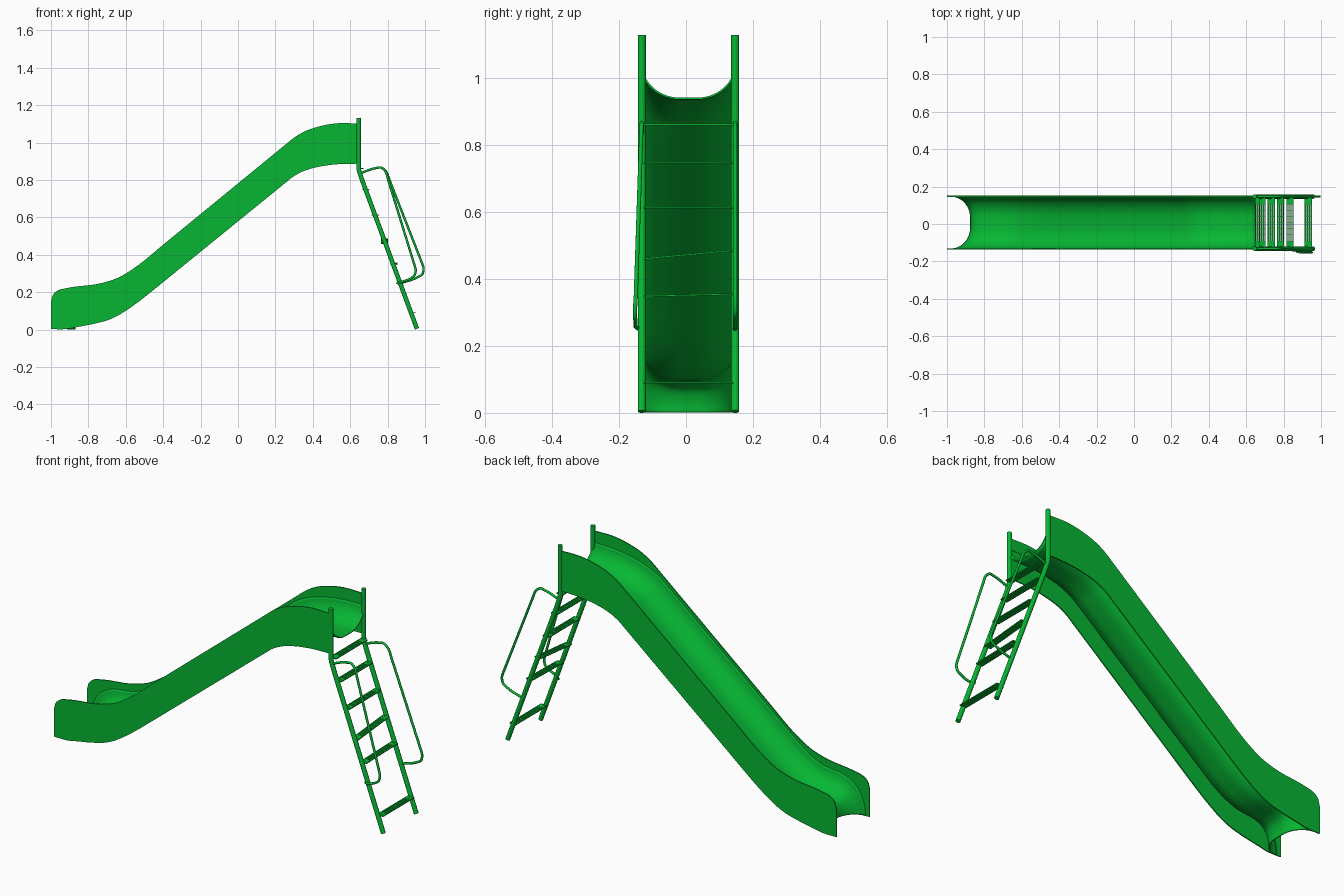
import bpy, bmesh, math
from mathutils import Vector, Matrix

if "Cube" in bpy.data.objects:
    bpy.data.objects.remove(bpy.data.objects["Cube"])

CY = 0.0075  # middle of the slide across y
green = bpy.data.materials.new("green_paint")
green.diffuse_color = (0.002, 0.47, 0.034, 1)
green.use_nodes = True
green.node_tree.nodes["Principled BSDF"].inputs["Base Color"].default_value = green.diffuse_color


def finish(name, me, smooth=True):
    ob = bpy.data.objects.new(name, me)
    bpy.context.collection.objects.link(ob)
    me.materials.clear()
    me.materials.append(green)
    if smooth:
        bpy.ops.object.select_all(action='DESELECT')
        ob.select_set(True)
        bpy.context.view_layer.objects.active = ob
        bpy.ops.object.shade_smooth_by_angle(angle=math.radians(40))
    return ob


def spline(pts, n=6):
    """Smooth curve through unevenly spaced points; long spans stay straight."""
    p = [Vector(pts[0])]
    for q in map(Vector, pts[1:]):
        a = p[-1]
        if (q - a).length > 0.3:
            p += [a.lerp(q, 0.04), a.lerp(q, 0.5), a.lerp(q, 0.96)]
        p.append(q)
    d = [(b - a).length for a, b in zip(p, p[1:])]
    s = [(b - a) / l for a, b, l in zip(p, p[1:], d)]
    m = [s[0]] + [(s[i - 1] * d[i] + s[i] * d[i - 1]) / (d[i] + d[i - 1])
                  for i in range(1, len(s))] + [s[-1]]
    out = []
    for i in range(len(s)):
        for k in range(n):
            t = k / n
            out.append(p[i] * (2*t**3 - 3*t*t + 1) + m[i] * d[i] * (t**3 - 2*t*t + t)
                       + p[i+1] * (3*t*t - 2*t**3) + m[i+1] * d[i] * (t**3 - t*t))
    return out + [p[-1]]


def tube(name, pts, radius):
    cu = bpy.data.curves.new(name, 'CURVE')
    cu.dimensions = '3D'
    cu.bevel_depth = radius
    cu.bevel_resolution = 6
    cu.use_fill_caps = True
    sp = cu.splines.new('POLY')
    sp.points.add(len(pts) - 1)
    for q, c in zip(sp.points, pts):
        q.co = (*c, 1)
    tmp = bpy.data.objects.new(name + "_curve", cu)
    bpy.context.collection.objects.link(tmp)
    dg = bpy.context.evaluated_depsgraph_get()
    me = bpy.data.meshes.new_from_object(tmp.evaluated_get(dg))
    bpy.data.objects.remove(tmp)
    return finish(name, me)


# side walls: curved outline extruded across y
DZ = -0.006
top = spline([(-1, 0.155), (-0.987, 0.195), (-0.96, 0.217), (-0.92, 0.227), (-0.72, 0.257),
              (-0.64, 0.284), (-0.56, 0.332), (-0.4, 0.46), (0.29, 1.025), (0.36, 1.067),
              (0.43, 1.091), (0.52, 1.108), (0.645, 1.108)])
bottom = spline([(0.645, 0.893), (0.52, 0.889), (0.43, 0.876), (0.35, 0.853), (0.29, 0.82),
                 (-0.45, 0.219), (-0.58, 0.12), (-0.64, 0.082), (-0.7, 0.055),
                 (-0.76, 0.039), (-0.88, 0.016), (-0.91, 0.010), (-1, 0.008)])
for name, side in (("front_side_wall", -1), ("back_side_wall", 1)):
    bm = bmesh.new()
    face = bm.faces.new([bm.verts.new((q.x, CY + side * 0.138, q.y + DZ)) for q in top + bottom])
    ext = bmesh.ops.extrude_face_region(bm, geom=[face])
    bmesh.ops.translate(bm, vec=(0, side * 0.006, 0),
                        verts=[v for v in ext['geom'] if isinstance(v, bmesh.types.BMVert)])
    bmesh.ops.recalc_face_normals(bm, faces=bm.faces)
    me = bpy.data.meshes.new(name)
    bm.to_mesh(me)
    bm.free()
    finish(name, me)

# trough: U section swept down the slide and over the drop lip at the exit
path = spline([(0.65, 0.942), (0.52, 0.938), (0.43, 0.924), (0.35, 0.9), (0.29, 0.867),
               (-0.45, 0.267), (-0.58, 0.169), (-0.64, 0.135), (-0.7, 0.113), (-0.76, 0.103),
               (-0.82, 0.094), (-0.857, 0.072), (-0.873, 0.035), (-0.876, 0.002)])
half = [(0.025 + 0.113 * math.sin(a), 0.1 * (1 - math.cos(a)))
        for a in [i * math.pi / 24 for i in range(13)]]
section = [(-y, h) for y, h in reversed(half)] + half
bm = bmesh.new()
rings = []
for i, q in enumerate(path):
    t = (path[min(i + 1, len(path) - 1)] - path[max(i - 1, 0)]).normalized()
    if i == len(path) - 1:
        t = Vector((0, -1))
    rings.append([bm.verts.new((q.x + t.y * h, CY + y, q.y - t.x * h)) for y, h in section])
for a, b in zip(rings, rings[1:]):
    for j in range(len(section) - 1):
        bm.faces.new((a[j], a[j + 1], b[j + 1], b[j]))
me = bpy.data.meshes.new("trough")
bm.to_mesh(me)
bm.free()
trough = finish("trough", me)
sol = trough.modifiers.new("thickness", 'SOLIDIFY')
sol.thickness = 0.006
sol.offset = -1

# ladder posts, bent where they leave the platform end
for label, y in (("front", CY - 0.1395), ("back", CY + 0.1395)):
    bend = spline([(0.645, y, 0.87), (0.647, y, 0.85), (0.655, y, 0.825), (0.667, y, 0.79)], 4)
    tube(label + "_ladder_post",
         [Vector((0.645, y, 1.13))] + bend + [Vector((0.957, y, 0.004))], 0.012)

# handrails: the back one is straight, the front one leans outwards and in
BY = CY + 0.1395
tube("back_handrail", spline([
    (0.652, BY, 0.835), (0.735, BY, 0.863), (0.765, BY, 0.866), (0.787, BY, 0.85),
    (0.81, BY, 0.80), (0.982, BY, 0.36), (0.992, BY, 0.325), (0.985, BY, 0.296),
    (0.96, BY, 0.28), (0.865, BY, 0.247)], 5), 0.0062)
tube("front_handrail", spline([
    (0.652, -0.132, 0.835), (0.735, -0.132, 0.863), (0.765, -0.132, 0.866),
    (0.785, -0.133, 0.85), (0.803, -0.135, 0.80), (0.942, -0.150, 0.35),
    (0.950, -0.152, 0.315), (0.942, -0.152, 0.288), (0.92, -0.151, 0.272),
    (0.875, -0.148, 0.255), (0.85, -0.132, 0.248)], 5), 0.0062)

# ladder treads: plates with long slots and solid ends
for i, (x, z, rise) in enumerate([(0.653, 0.862, 0), (0.685, 0.748, 0), (0.734, 0.613, 0),
                                  (0.784, 0.473, 0.024), (0.834, 0.352, 0.006),
                                  (0.932, 0.090, 0)]):
    bm = bmesh.new()
    bars = [((k * 0.0105, 0, 0), (0.007, 0.268, 0.005)) for k in (-1.5, -0.5, 0.5, 1.5)]
    bars += [((0, k * 0.116, 0), (0.037, 0.036, 0.0044)) for k in (-1, 1)]
    bars += [((0, k * 0.033, 0), (0.036, 0.003, 0.004)) for k in (-2, -1, 0, 1, 2)]
    place = Matrix.Translation((x, CY, z)) @ Matrix.Rotation(math.atan2(rise, 0.26), 4, 'X')
    for loc, size in bars:
        bmesh.ops.create_cube(bm, size=1, matrix=place @ Matrix.Translation(loc)
                              @ Matrix.Diagonal((*size, 1)))
    me = bpy.data.meshes.new("ladder_tread")
    bm.to_mesh(me)
    bm.free()
    finish("ladder_tread_%d" % (i + 1), me, smooth=False)
